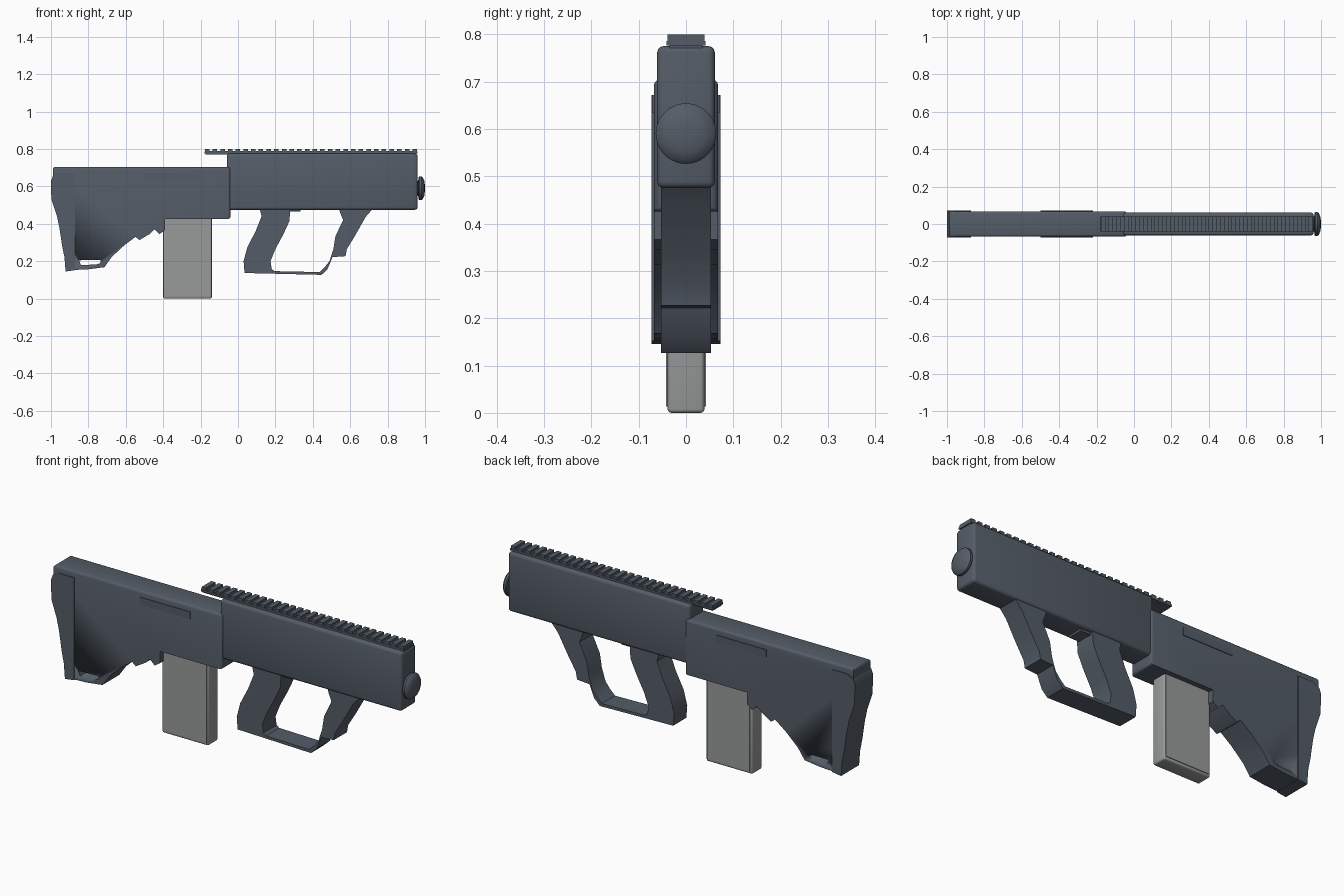
import bpy, bmesh, math
from mathutils import Vector

if "Cube" in bpy.data.objects:
    bpy.data.objects.remove(bpy.data.objects["Cube"])


def material(name, rgb):
    m = bpy.data.materials.new(name)
    m.diffuse_color = (*rgb, 1)
    m.use_nodes = True
    m.node_tree.nodes["Principled BSDF"].inputs["Base Color"].default_value = m.diffuse_color
    return m


SLATE = material("slate_grey", (0.089, 0.108, 0.136))
GREY = material("light_grey", (0.31, 0.33, 0.32))


def finish(name, bm, mat, smooth=True):
    bmesh.ops.recalc_face_normals(bm, faces=bm.faces)
    me = bpy.data.meshes.new(name)
    bm.to_mesh(me)
    bm.free()
    me.materials.append(mat)
    ob = bpy.data.objects.new(name, me)
    bpy.context.collection.objects.link(ob)
    if smooth:
        bpy.ops.object.select_all(action='DESELECT')
        bpy.context.view_layer.objects.active = ob
        ob.select_set(True)
        bpy.ops.object.shade_smooth_by_angle(angle=math.radians(35))
    return ob


def add_box(bm, x0, x1, y0, y1, z0, z1):
    vs = bmesh.ops.create_cube(bm, size=1)["verts"]
    for v in vs:
        v.co = Vector(((x0 + x1) / 2 + v.co.x * (x1 - x0),
                       (y0 + y1) / 2 + v.co.y * (y1 - y0),
                       (z0 + z1) / 2 + v.co.z * (z1 - z0)))


def bevel(bm, width, rule=lambda e: True, segments=3):
    bmesh.ops.bevel(bm, geom=[e for e in bm.edges if rule(e)], offset=width,
                    segments=segments, profile=0.5, affect='EDGES', clamp_overlap=True)


def box(name, x0, x1, w, z0, z1, mat, r=0.0):
    bm = bmesh.new()
    add_box(bm, x0, x1, -w, w, z0, z1)
    if r:
        bevel(bm, r)
    return finish(name, bm, mat)


def plate(name, pts, w, mat, r=0.0, rule=None):
    """Side profile in x, z extruded to half width w."""
    bm = bmesh.new()
    face = bm.faces.new([bm.verts.new((x, -w, z)) for x, z in pts])
    ext = bmesh.ops.extrude_face_region(bm, geom=[face])["geom"]
    for v in ext:
        if isinstance(v, bmesh.types.BMVert):
            v.co.y = w
    if r:
        bevel(bm, r, rule)
    return finish(name, bm, mat)


# Stock: rounded along its top and its front end
stock = plate("stock", [
    (-0.99, 0.705), (-0.04, 0.705), (-0.04, 0.425), (-0.39, 0.425), (-0.39, 0.366),
    (-0.42, 0.345), (-0.447, 0.37), (-0.473, 0.345), (-0.527, 0.313), (-0.548, 0.33),
    (-0.607, 0.286), (-0.676, 0.222), (-0.714, 0.168), (-0.80, 0.157), (-0.90, 0.152),
    (-0.92, 0.30), (-0.955, 0.48), (-0.98, 0.58), (-0.99, 0.64)], 0.068, SLATE, 0.014,
    lambda e: all(v.co.z > 0.70 for v in e.verts) or all(v.co.x > -0.05 for v in e.verts))

# Sling slot cut through the toe of the stock
cutter = plate("slot_cutter", [(-0.85, 0.205), (-0.735, 0.207), (-0.735, 0.19),
                               (-0.76, 0.182), (-0.84, 0.18)], 0.2, SLATE)
mod = stock.modifiers.new("slot", 'BOOLEAN')
mod.object = cutter
mod.operation = 'DIFFERENCE'
mod.solver = 'EXACT'
bpy.ops.object.select_all(action='DESELECT')
bpy.context.view_layer.objects.active = stock
stock.select_set(True)
bpy.ops.object.modifier_apply(modifier="slot")
bpy.data.objects.remove(cutter)

# Shoulder pad, slightly wider than the stock
plate("shoulder_pad", [
    (-0.872, 0.152), (-0.872, 0.672), (-0.955, 0.672), (-0.99, 0.655), (-1.0, 0.63),
    (-0.998, 0.53), (-0.968, 0.44), (-0.955, 0.38), (-0.94, 0.28), (-0.928, 0.222),
    (-0.922, 0.145)], 0.0725, SLATE)

# Thin side panels on the stock
box("stock_side_panel", -0.50, -0.22, 0.0715, 0.635, 0.672, SLATE)

# Receiver
box("receiver", -0.06, 0.96, 0.061, 0.475, 0.775, SLATE, 0.014)

# Grip, hand guard and fore grip in one U-shaped profile
plate("grip_and_guard", [
    (0.115, 0.485), (0.126, 0.44), (0.094, 0.36), (0.05, 0.275), (0.03, 0.20),
    (0.035, 0.137), (0.447, 0.127), (0.479, 0.158), (0.505, 0.222), (0.575, 0.227),
    (0.582, 0.265), (0.628, 0.34), (0.682, 0.436), (0.725, 0.485),
    (0.545, 0.485), (0.543, 0.468), (0.562, 0.42), (0.521, 0.334), (0.51, 0.265),
    (0.489, 0.20), (0.463, 0.168), (0.436, 0.142), (0.195, 0.147), (0.18, 0.158),
    (0.174, 0.20), (0.20, 0.265), (0.243, 0.345), (0.275, 0.414), (0.28, 0.485)],
    0.053, SLATE)
box("trigger_stub", 0.27, 0.335, 0.04, 0.465, 0.485, SLATE)

# Top rail with evenly spaced teeth
bm = bmesh.new()
add_box(bm, -0.18, 0.96, -0.041, 0.041, 0.776, 0.786)
add_box(bm, -0.175, 0.955, -0.035, 0.035, 0.770, 0.790)
teeth = 28
for i in range(teeth):
    x = -0.165 + i * 1.11 / (teeth - 1)
    add_box(bm, x - 0.012, x + 0.012, -0.039, 0.039, 0.786, 0.799)
finish("top_rail", bm, SLATE, smooth=False)

# Round muzzle cap, turned about the x axis
bm = bmesh.new()
axis_z = 0.59
prof = [(0.95, 0.035), (0.963, 0.04), (0.966, 0.06), (0.970, 0.064), (0.980, 0.064),
        (0.988, 0.058), (0.996, 0.04), (0.999, 0.02), (1.0, 0)]
vs = [bm.verts.new((x, 0, axis_z + r)) for x, r in prof]
es = [bm.edges.new(p) for p in zip(vs, vs[1:])]
bmesh.ops.spin(bm, geom=vs + es, cent=(0, 0, axis_z), axis=(1, 0, 0),
               angle=2 * math.pi, steps=40)
bmesh.ops.remove_doubles(bm, verts=bm.verts, dist=1e-5)
finish("muzzle_cap", bm, SLATE)

# Magazine with a raised panel on each side
box("magazine", -0.40, -0.14, 0.039, 0.0, 0.44, GREY, 0.008)
box("magazine_side_panel", -0.388, -0.147, 0.0425, 0.013, 0.43, GREY)
